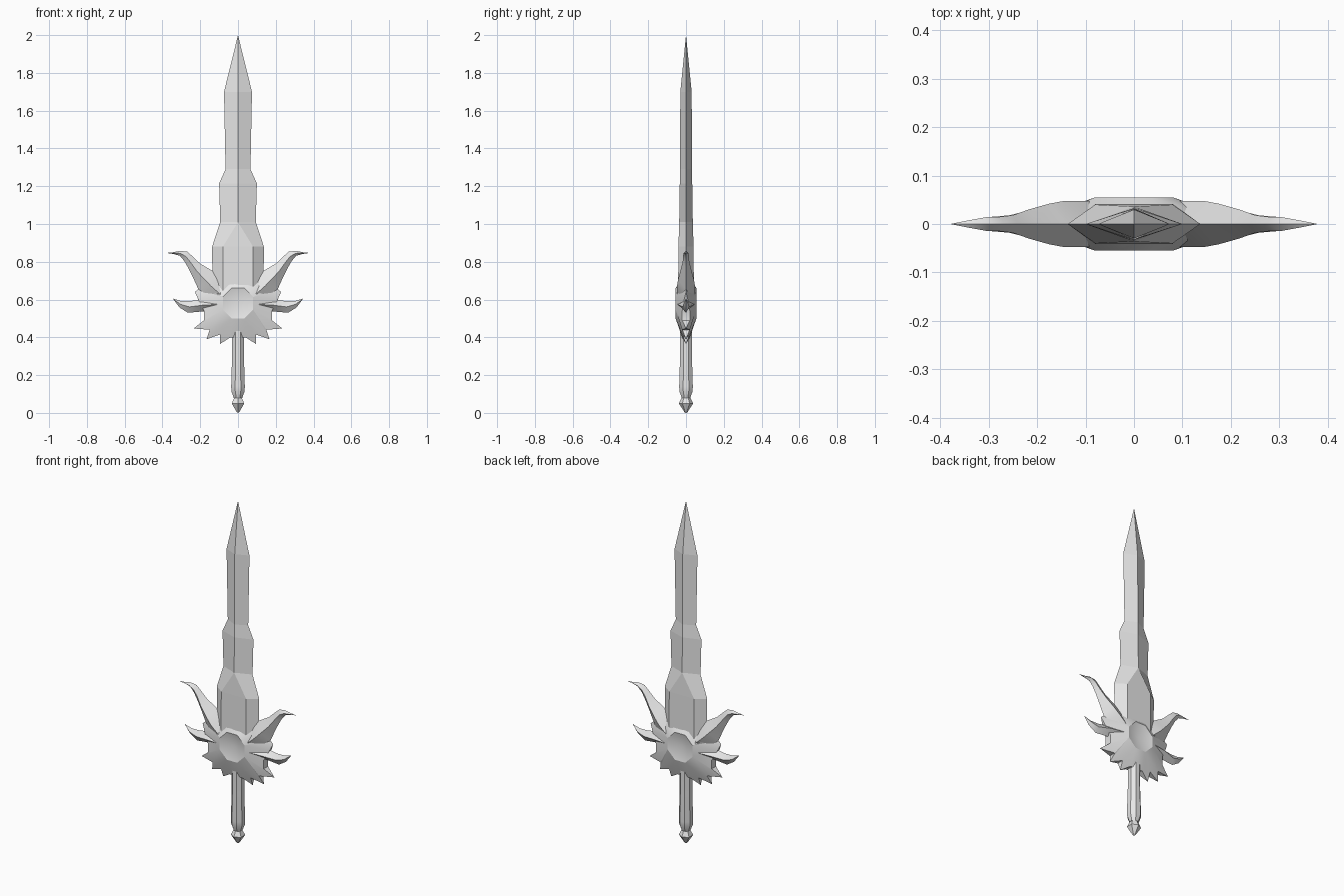
import bpy, bmesh, math

if "Cube" in bpy.data.objects:
    bpy.data.objects.remove(bpy.data.objects["Cube"])

steel = bpy.data.materials.new("plain_grey")
steel.diffuse_color = (0.8, 0.8, 0.8, 1)
steel.use_nodes = True
steel.node_tree.nodes["Principled BSDF"].inputs["Base Color"].default_value = steel.diffuse_color


def finish(name, bm, angle=None):
    """Clean the mesh, make the object, and shade it."""
    bmesh.ops.remove_doubles(bm, verts=bm.verts[:], dist=0.0005)
    bmesh.ops.recalc_face_normals(bm, faces=bm.faces[:])
    me = bpy.data.meshes.new(name)
    bm.to_mesh(me)
    bm.free()
    me.materials.append(steel)
    ob = bpy.data.objects.new(name, me)
    bpy.context.collection.objects.link(ob)
    if angle:
        bpy.ops.object.select_all(action='DESELECT')
        ob.select_set(True)
        bpy.context.view_layer.objects.active = ob
        bpy.ops.object.shade_smooth_by_angle(angle=math.radians(angle))
    return ob


def loft(name, rings, angle=None):
    """Skin a list of equal-length point rings and cap the ends."""
    bm = bmesh.new()
    vs = [[bm.verts.new(p) for p in r] for r in rings]
    n = len(rings[0])
    for a, b in zip(vs, vs[1:]):
        for i in range(n):
            j = (i + 1) % n
            bm.faces.new((a[i], a[j], b[j], b[i]))
    bm.faces.new(vs[0])
    bm.faces.new(vs[-1])
    return finish(name, bm, angle)


def lathe(name, profile, sides, angle=None):
    rings = []
    for r, z in profile:
        rings.append([(r * math.cos(math.tau * (i + .5) / sides),
                       r * math.sin(math.tau * (i + .5) / sides), z) for i in range(sides)])
    return loft(name, rings, angle)


# Blade: height, edge half width, flat half width, half thickness
blade = [(2.0, 0, 0, 0), (1.7, .074, 0, .03), (1.29, .066, 0, .032),
         (1.215, .1, 0, .033), (1.01, .094, 0, .036),
         (.88, .137, .08, .04), (.62, .135, .08, .042)]
loft("blade", [[(-w, 0, z), (-f, -t, z), (f, -t, z), (w, 0, z), (f, t, z), (-f, t, z)]
               for z, w, f, t in blade])

# Grip and pommel
lathe("grip", [(.034, .45), (.034, .30), (.039, .14), (.038, .115), (.025, .08)], 8, 40)
lathe("pommel", [(.02, .095), (.024, .078), (.038, .05), (.008, .004), (0, 0)], 6)

# Guard: spiked outline (x, z, half thickness), clockwise from the top centre
half = [(.08, .72, .01), (.2, .68, .01), (.21, .655, 0), (.228, .64, 0), (.21, .6, .01),
        (.18, .54, .02), (.18, .49, .02), (.235, .447, 0), (.15, .44, .02),
        (.167, .39, 0), (.095, .415, .02), (.095, .365, 0), (.04, .40, .02)]
outline = [(0, .70, .03)] + half + [(0, .40, .02)] + [(-x, z, t) for x, z, t in reversed(half)]
CZ = .58
bm = bmesh.new()
edges = {}
for s in (-1, 1):
    out = [bm.verts.new((x, s * t, z)) for x, z, t in outline]
    octa = [bm.verts.new((.087 * math.cos(math.radians(22.5 + 45 * k)), s * .055,
                          CZ + .087 * math.sin(math.radians(22.5 + 45 * k)))) for k in range(8)]
    mid = bm.verts.new((0, s * .033, CZ))
    near = [round((math.degrees(math.atan2(z - CZ, x)) - 22.5) / 45) % 8 for x, z, t in outline]
    for i in range(len(out)):
        j = (i + 1) % len(out)
        k = near[i]
        bm.faces.new((out[i], out[j], octa[k]))
        while k != near[j]:
            bm.faces.new((out[j], octa[k], octa[(k - 1) % 8]))
            k = (k - 1) % 8
    # dished centre
    for k in range(8):
        bm.faces.new((octa[k], octa[(k + 1) % 8], mid))
    edges[s] = out
for i in range(len(outline)):
    j = (i + 1) % len(outline)
    bm.faces.new((edges[-1][i], edges[-1][j], edges[1][j], edges[1][i]))
finish("guard", bm, 30)

# Horns: upper edge (x, z), lower edge (x, z), half thickness
horn = [(.05, .68, .12, .56, .048), (.085, .722, .2, .62, .048), (.14, .755, .21, .655, .042),
        (.2, .79, .235, .71, .03), (.24, .828, .262, .765, .018), (.268, .853, .285, .805, .015),
        (.305, .858, .308, .832, .014), (.345, .85, .345, .842, .007), (.38, .847, .38, .847, 0)]
fang = [(.09, .62, .09, .53, .048), (.19, .603, .18, .538, .036), (.25, .592, .265, .53, .018),
        (.30, .592, .31, .558, .014), (.345, .605, .345, .605, 0)]
for side, m in (("left", -1), ("right", 1)):
    for name, rows in (("upper_horn", horn), ("lower_horn", fang)):
        loft(f"{name}_{side}",
             [[(m * a, 0, b), (m * (a + c) / 2, -t, (b + d) / 2),
               (m * c, 0, d), (m * (a + c) / 2, t, (b + d) / 2)] for a, b, c, d, t in rows], 50)
